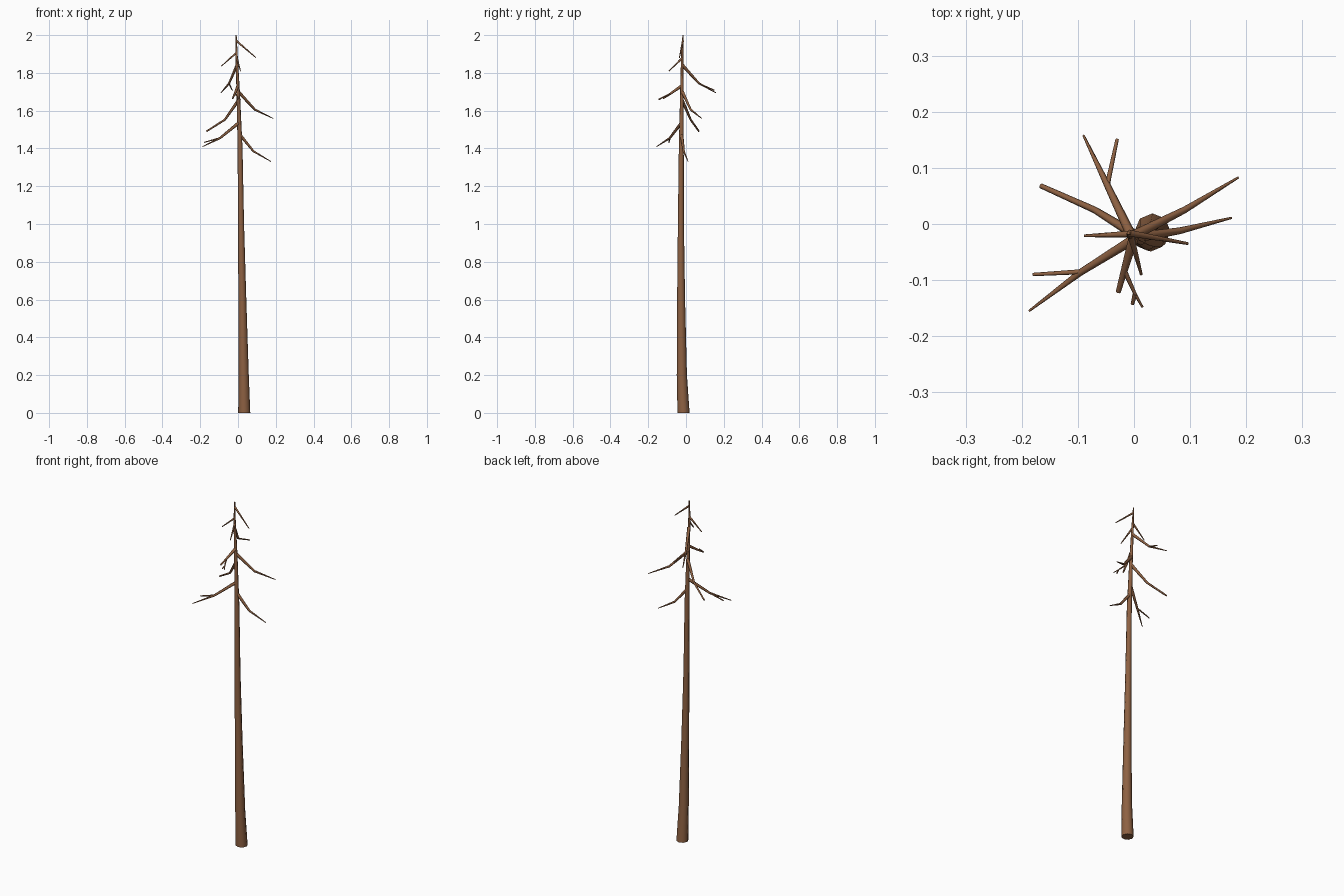
import bpy, bmesh, math
from mathutils import Vector

bark = bpy.data.materials.new("brown bark")
bark.diffuse_color = (0.27, 0.12, 0.055, 1.0)


def tube(name, path, sides, level=False):
    """Tapered smooth tube through (x, y, z, radius) points, with flat caps."""
    bm = bmesh.new()
    pts = [Vector(p[:3]) for p in path]
    rings = []
    for i, p in enumerate(pts):
        d = (pts[min(i + 1, len(pts) - 1)] - pts[max(i - 1, 0)]).normalized()
        if level:
            d = Vector((0, 0, 1))
        u = Vector((1, 0, 0)) if level else d.cross(Vector((0, 0, 1))).normalized()
        v = d.cross(u)
        ring = []
        for k in range(sides):
            a = 2 * math.pi * k / sides
            ring.append(bm.verts.new(p + path[i][3] * (math.cos(a) * u + math.sin(a) * v)))
        rings.append(ring)
    for a, b in zip(rings, rings[1:]):
        for k in range(sides):
            n = (k + 1) % sides
            bm.faces.new((a[k], a[n], b[n], b[k])).smooth = True
    for cap in (rings[0][::-1], rings[-1]):
        face = bm.faces.new(cap)
        for e in face.edges:
            e.smooth = False
    bmesh.ops.recalc_face_normals(bm, faces=bm.faces)
    me = bpy.data.meshes.new(name)
    bm.to_mesh(me)
    bm.free()
    me.materials.append(bark)
    ob = bpy.data.objects.new(name, me)
    bpy.context.collection.objects.link(ob)
    return ob


# Trunk: slightly leaning, eight sides
tube("trunk", [
    (0.033, -0.013, 0.0, 0.032),
    (0.030, -0.022, 0.2, 0.027),
    (0.023, -0.026, 0.6, 0.021),
    (0.016, -0.027, 1.0, 0.016),
    (0.011, -0.025, 1.4, 0.013),
    (0.001, -0.022, 1.7, 0.009),
    (-0.008, -0.020, 1.9, 0.006),
    (-0.010, -0.016, 2.0, 0.003)], 8, level=True)

# Drooping branches, lowest first
R0, R1, R2 = 0.009, 0.006, 0.002
branches = [
    [(0.010, -0.023, 1.473), (0.082, -0.012, 1.385), (0.174, 0.011, 1.331)],
    [(0.006, -0.023, 1.537), (-0.095, -0.086, 1.455), (-0.187, -0.155, 1.41)],
    [(0.003, -0.020, 1.655), (-0.070, 0.025, 1.552), (-0.166, 0.068, 1.491)],
    [(0.000, -0.020, 1.702), (0.090, 0.025, 1.605), (0.186, 0.083, 1.559)],
    [(0.000, -0.022, 1.732), (-0.018, -0.085, 1.688), (-0.028, -0.121, 1.665)],
    [(-0.005, -0.020, 1.842), (-0.047, 0.068, 1.745), (-0.090, 0.158, 1.695)],
]
for i, b in enumerate(branches):
    tip = 0.0045 if i in (2, 4) else R2  # two blunt, broken-off branches
    tube(f"branch_{i + 1}", [(*p, r) for p, r in zip(b, (R0, R1, tip))], 6)

# Short straight branches near the top
shorts = [
    [(-0.006, -0.020, 1.878), (0.013, -0.090, 1.81)],
    [(-0.008, -0.018, 1.907), (-0.088, -0.021, 1.836)],
    [(-0.009, -0.016, 1.970), (0.096, -0.035, 1.88)],
]
for i, b in enumerate(shorts):
    tube(f"top_branch_{i + 1}", [(*p, r) for p, r in zip(b, (0.006, 0.0025))], 6)

# Twigs forking from the branch bends
twigs = [
    [(-0.092, -0.085, 1.457), (-0.180, -0.090, 1.432)],
    [(-0.047, 0.072, 1.742), (-0.030, 0.151, 1.708)],
    [(-0.017, -0.083, 1.69), (0.002, -0.125, 1.67), (0.015, -0.148, 1.66)],
    [(0.002, -0.125, 1.67), (-0.003, -0.143, 1.658)],
]
for i, b in enumerate(twigs):
    tube(f"twig_{i + 1}", [(*p, r) for p, r in zip(b, (0.0045, 0.003, 0.002))], 6)
